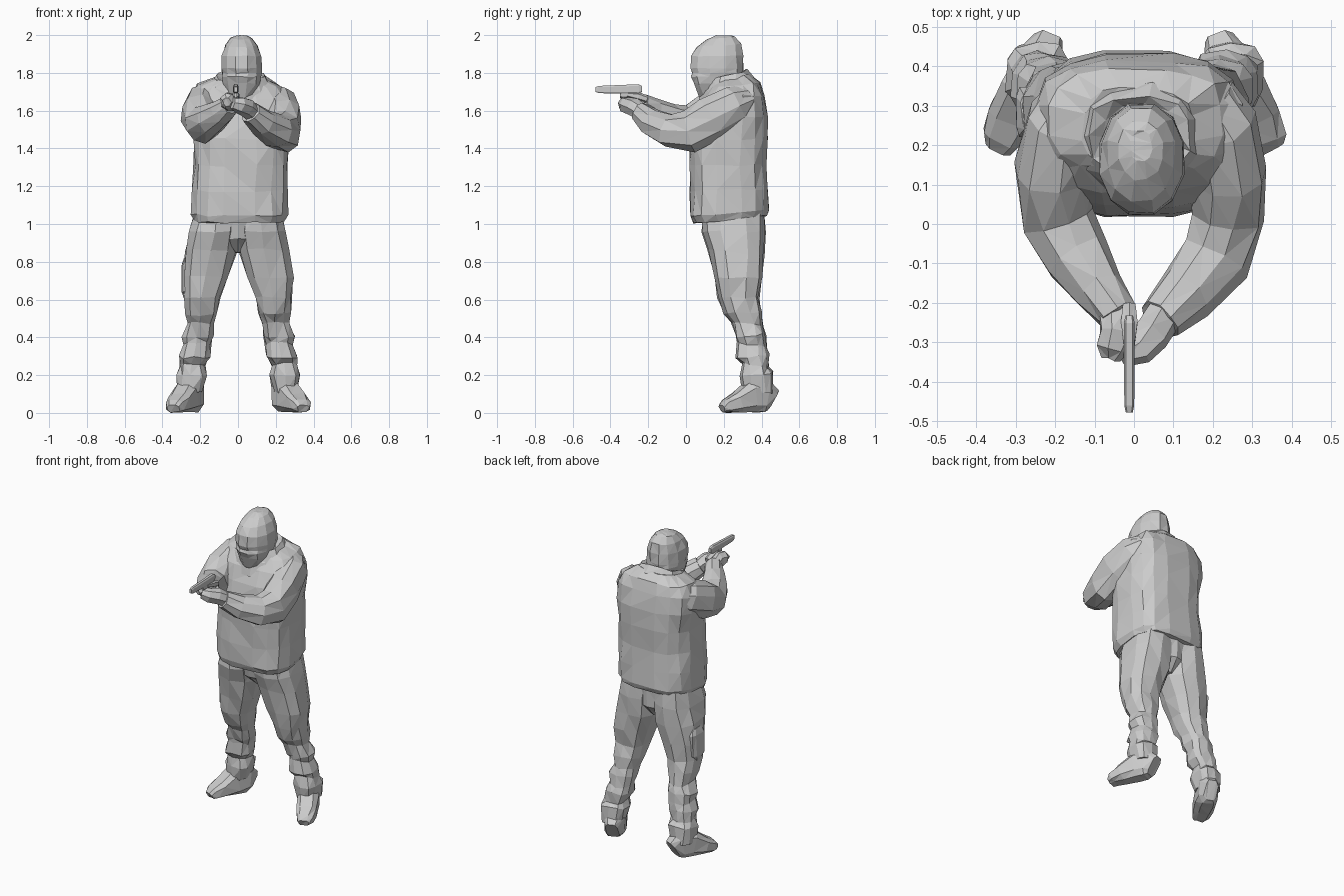
import bpy, bmesh, math, random
from mathutils import Vector

random.seed(4)


def skin(name, rings, jitter=0.0, floor=None):
    """Bridge equal-length point rings into a closed, faceted mesh."""
    bm = bmesh.new()
    loops = []
    for ring in rings:
        row = []
        for p in ring:
            q = Vector(p) + Vector([random.uniform(-jitter, jitter) for _ in range(3)])
            if floor is not None:
                q.z = max(q.z, floor)
            row.append(bm.verts.new(q))
        loops.append(row)
    n = len(loops[0])
    for a, b in zip(loops, loops[1:]):
        for i in range(n):
            j = (i + 1) % n
            bm.faces.new((a[i], a[j], b[j], b[i]))
    bm.faces.new(loops[0][::-1])
    bm.faces.new(loops[-1])
    bmesh.ops.triangulate(bm, faces=bm.faces[:])
    bmesh.ops.recalc_face_normals(bm, faces=bm.faces[:])
    me = bpy.data.meshes.new(name)
    bm.to_mesh(me)
    bm.free()
    ob = bpy.data.objects.new(name, me)
    bpy.context.collection.objects.link(ob)
    return ob


def outline(n, power):
    """Unit superellipse, power 2 = round, higher = boxier."""
    pts = []
    for i in range(n):
        a = 2 * math.pi * (i + 0.5) / n
        c, s = math.cos(a), math.sin(a)
        pts.append((math.copysign(abs(c) ** (2 / power), c),
                    math.copysign(abs(s) ** (2 / power), s)))
    return pts


def stack(name, rows, n=12, power=2.4, jitter=0.0, side=1):
    """Horizontal sections: z, x0, x1, y0, y1, slope of z along y."""
    rings = []
    for z, x0, x1, y0, y1, slope in rows:
        cx, cy, rx, ry = (x0 + x1) / 2, (y0 + y1) / 2, (x1 - x0) / 2, (y1 - y0) / 2
        rings.append([(side * (cx + u * rx), cy + v * ry, z + slope * v * ry)
                      for u, v in outline(n, power)])
    return skin(name, rings, jitter)


def tube(name, rows, n=9, power=2.2, jitter=0.0, floor=None):
    """Sections across a path: x, y, z, half width, half height."""
    pts = [Vector(r[:3]) for r in rows]
    rings = []
    for i, r in enumerate(rows):
        t = (pts[min(i + 1, len(pts) - 1)] - pts[max(i - 1, 0)]).normalized()
        side = t.cross(Vector((0, 0, 1))).normalized()
        up = side.cross(t)
        rings.append([pts[i] + side * u * r[3] + up * v * r[4] for u, v in outline(n, power)])
    return skin(name, rings, jitter, floor)


def fuse(base, others):
    """Union parts into one garment so no hidden surfaces remain inside."""
    for o in others:
        m = base.modifiers.new("union", 'BOOLEAN')
        m.operation, m.solver, m.object = 'UNION', 'EXACT', o
    dg = bpy.context.evaluated_depsgraph_get()
    me = bpy.data.meshes.new_from_object(base.evaluated_get(dg))
    base.modifiers.clear()
    base.data = me
    for o in others:
        bpy.data.objects.remove(o)


# jacket body with a slanted hem and rounded shoulders
jacket = stack("jacket", [
    (1.025, -.24, .25, .035, .43, .1), (1.06, -.25, .265, .015, .44, .08),
    (1.18, -.245, .265, .018, .44, .03), (1.31, -.235, .265, .02, .425, 0),
    (1.45, -.235, .27, .02, .432, 0), (1.57, -.255, .28, .045, .43, 0),
    (1.67, -.255, .275, .08, .415, .05), (1.735, -.215, .225, .13, .395, .08),
    (1.77, -.13, .15, .14, .345, .2)], n=16, power=2.9, jitter=.006)

# hood and collar bunched around the neck
collar = stack("collar", [
    (1.66, -.185, .20, .06, .385, .25), (1.74, -.145, .17, .085, .355, .28),
    (1.785, -.115, .145, .12, .325, .3), (1.77, -.08, .11, .14, .30, .35)],
    n=11, jitter=.007)

# masked head with an eye slit and a covered crown
head = stack("head", [
    (1.63, -.03, .07, .10, .24, .1), (1.68, -.06, .095, .065, .29, .1),
    (1.745, -.08, .12, .035, .30, 0), (1.78, -.086, .125, .022, .306, 0),
    (1.80, -.088, .127, .032, .307, 0), (1.825, -.092, .13, .022, .308, 0),
    (1.89, -.088, .125, .024, .305, 0), (1.945, -.07, .105, .055, .295, .05),
    (1.985, -.04, .075, .11, .262, .08), (1.997, -.01, .045, .16, .235, 0)],
    n=12, power=2.2, jitter=.003)

# arms held forward, bent at the elbow
right_sleeve = tube("right_sleeve", [
    (.17, .30, 1.655, .10, .09), (.21, .25, 1.63, .105, .11), (.24, .13, 1.56, .10, .117),
    (.242, .02, 1.492, .094, .115), (.205, -.09, 1.495, .09, .093),
    (.132, -.178, 1.538, .075, .073), (.067, -.245, 1.59, .056, .058)], jitter=.006)
left_sleeve = tube("left_sleeve", [
    (-.13, .30, 1.66, .10, .085), (-.175, .25, 1.64, .105, .105), (-.205, .13, 1.58, .10, .115),
    (-.19, .01, 1.528, .093, .10), (-.143, -.085, 1.556, .084, .082),
    (-.088, -.168, 1.596, .068, .067), (-.042, -.235, 1.633, .052, .053)], jitter=.006)

# two hands wrapped around the grip
right_hand = tube("right_hand", [
    (.075, -.232, 1.587, .046, .046), (.042, -.28, 1.615, .048, .05),
    (.01, -.315, 1.63, .045, .045), (-.03, -.335, 1.64, .025, .03)], n=7, jitter=.004)
left_hand = tube("left_hand", [
    (-.045, -.225, 1.633, .043, .043), (-.045, -.275, 1.65, .045, .048),
    (-.055, -.315, 1.65, .04, .042), (-.06, -.34, 1.645, .022, .026)], n=7, jitter=.004)
thumbs = tube("thumbs", [
    (-.012, -.205, 1.66, .018, .02), (-.012, -.25, 1.675, .024, .022),
    (-.012, -.31, 1.685, .015, .014)], n=6)

# handgun slide and trigger guard
tube("gun_slide", [
    (-.012, -.232, 1.715, .010, .016), (-.012, -.25, 1.715, .014, .026),
    (-.012, -.34, 1.713, .014, .024), (-.012, -.46, 1.712, .013, .02),
    (-.012, -.478, 1.712, .009, .014)], n=8, power=4)
tube("trigger_guard", [(-.012, -.29, 1.68, .008, .02), (-.012, -.35, 1.682, .008, .014)], n=6)

# trouser seat joining the legs
seat = stack("trousers", [
    (.85, -.03, .03, .20, .34, 0), (.92, -.12, .12, .115, .40, 0),
    (1.055, -.20, .20, .088, .41, 0)], n=10, jitter=.004)

# legs and splayed boots, mirrored left and right
legs = []
for label, s in (("right", 1), ("left", -1)):
    legs.append(stack(label + "_trouser_leg", [
        (1.06, -.005, .237, .085, .415, 0), (.96, -.005, .26, .085, .42, 0),
        (.85, .002, .28, .12, .41, -.1), (.72, .05, .295, .15, .40, 0),
        (.61, .09, .287, .17, .385, 0), (.53, .105, .28, .205, .395, .1),
        (.47, .125, .272, .24, .41, -.1), (.41, .128, .302, .262, .42, .1),
        (.36, .145, .29, .275, .425, -.15), (.30, .148, .312, .267, .44, .1),
        (.25, .175, .31, .295, .44, -.15), (.205, .165, .328, .285, .465, .1),
        (.11, .185, .32, .30, .465, 0)], n=10, power=2.6, jitter=.007, side=s))
    tube(label + "_boot", [
        (s * .222, .455, .065, .042, .065), (s * .236, .415, .09, .064, .09),
        (s * .27, .345, .085, .067, .085), (s * .31, .27, .054, .063, .054),
        (s * .335, .217, .036, .052, .036), (s * .344, .193, .022, .036, .022)],
        n=8, power=3.2, jitter=.004, floor=0.0)

# pocket bulge on the left thigh
pocket = stack("thigh_pocket", [
    (.60, .25, .285, .25, .30, 0), (.64, .25, .298, .22, .34, 0),
    (.78, .25, .302, .22, .35, 0), (.82, .25, .285, .24, .33, 0)],
    n=8, power=3.5, jitter=.003, side=-1)

# sew the garments and clasp the hands
fuse(jacket, [collar, right_sleeve, left_sleeve])
fuse(seat, legs + [pocket])
fuse(right_hand, [left_hand, thumbs])
right_hand.name = "clasped_hands"
